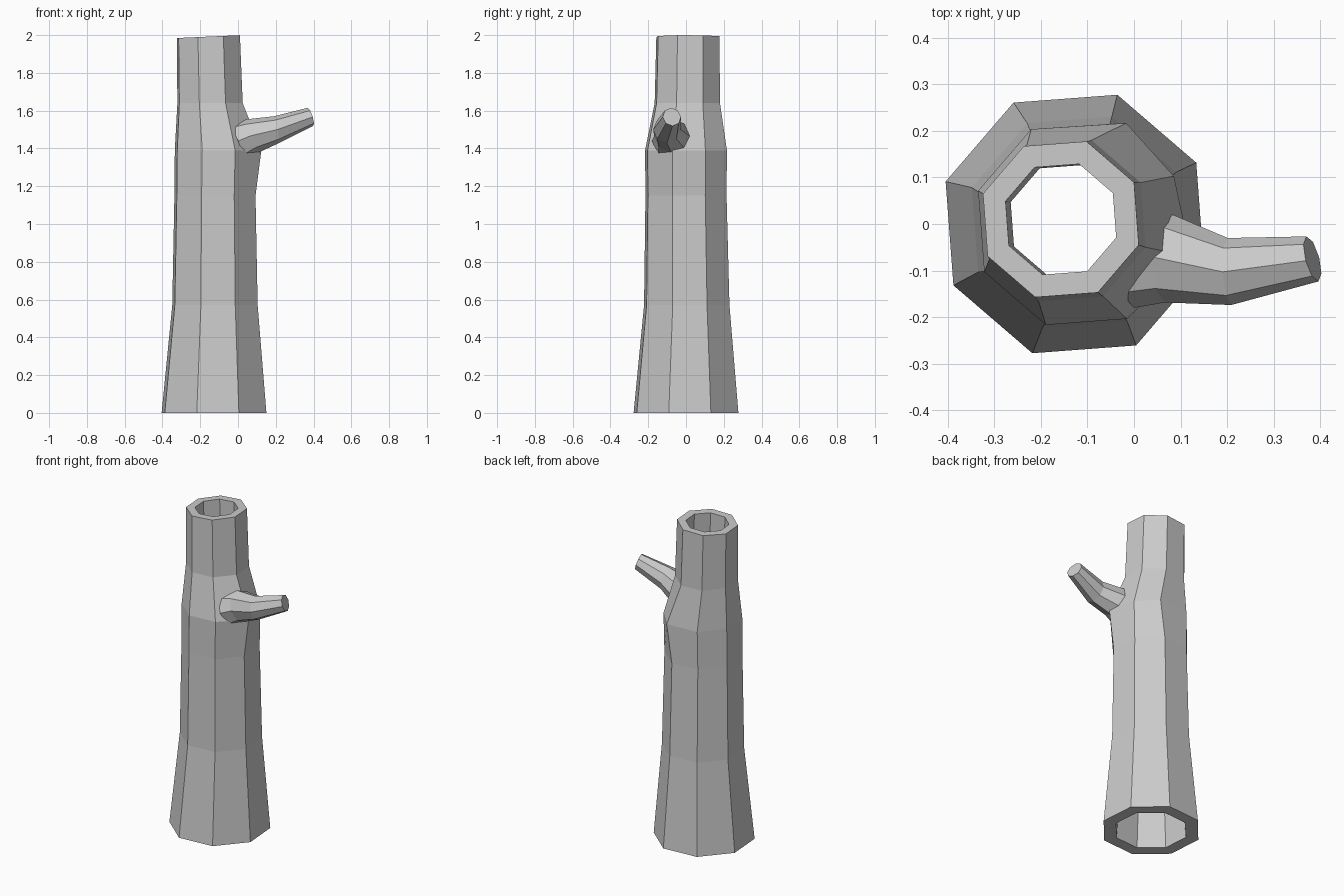
import bpy
import bmesh
from math import cos, sin, radians, tau
from mathutils import Vector

cube = bpy.data.objects.get("Cube")
if cube:
    bpy.data.objects.remove(cube, do_unlink=True)

SIDES = 8

# Single grey wood material
wood = bpy.data.materials.new("grey wood")
wood.use_nodes = True
grey = (0.6, 0.6, 0.6, 1)
wood.diffuse_color = grey
bsdf = next(n for n in wood.node_tree.nodes if n.type == "BSDF_PRINCIPLED")
bsdf.inputs["Base Color"].default_value = grey
bsdf.inputs["Roughness"].default_value = 0.9


def trunk_ring(x, y, z, radius, tilt=0):
    """Horizontal octagon, optionally rising towards +x."""
    points = []
    for i in range(SIDES):
        a = radians(26.8) + i * tau / SIDES
        dx = radius * cos(a)
        points.append(Vector((x + dx, y + radius * sin(a), z + dx * tilt)))
    return points


def branch_ring(centre, axis, radius):
    """Octagon across the branch axis, with one corner on top."""
    n = Vector(axis).normalized()
    side = Vector((0, 0, 1)).cross(n).normalized()
    up = n.cross(side)
    return [Vector(centre) + radius * (cos(i * tau / SIDES) * up - sin(i * tau / SIDES) * side)
            for i in range(SIDES)]


def loft(name, rings, closed):
    """Bridge successive rings; close the loop or cap both ends."""
    bm = bmesh.new()
    loops = [[bm.verts.new(p) for p in ring] for ring in rings]
    pairs = list(zip(loops, loops[1:]))
    if closed:
        pairs.append((loops[-1], loops[0]))
    else:
        bm.faces.new(loops[0])
        bm.faces.new(loops[-1])
    for a, b in pairs:
        for i in range(SIDES):
            j = (i + 1) % SIDES
            bm.faces.new((a[i], a[j], b[j], b[i]))
    bmesh.ops.recalc_face_normals(bm, faces=bm.faces)
    mesh = bpy.data.meshes.new(name)
    bm.to_mesh(mesh)
    bm.free()
    mesh.materials.append(wood)
    obj = bpy.data.objects.new(name, mesh)
    bpy.context.collection.objects.link(obj)
    return obj


# Hollow trunk: up the outside, over the rim, down the inside
outer = [
    trunk_ring(-0.127, 0, 0, 0.292),
    trunk_ring(-0.122, 0.004, 0.57, 0.238),
    trunk_ring(-0.122, 0, 1.15, 0.226),
    trunk_ring(-0.118, 0, 1.39, 0.228),
    trunk_ring(-0.148, 0.007, 1.64, 0.182),
    trunk_ring(-0.157, 0.01, 1.992, 0.176, 0.045),
]
inner = [
    trunk_ring(-0.157, 0.01, 1.992, 0.125, 0.045),
    trunk_ring(-0.146, 0.008, 1.64, 0.125),
    trunk_ring(-0.125, 0, 1.15, 0.164),
    trunk_ring(-0.124, 0.003, 0.57, 0.174),
    trunk_ring(-0.127, 0, 0, 0.215),
]
# Swell around the branch and at the back
swell = outer[3]
swell[1] += Vector((0.03, 0, 0))
swell[7] += Vector((0.025, 0, 0))
loft("trunk", outer + inner, closed=True)

# Broken branch stub, rooted inside the trunk wall
loft("branch", [
    branch_ring((0.0, -0.07, 1.44), (0.92, 0, 0.38), 0.11),
    branch_ring((0.077, -0.075, 1.467), (0.92, -0.1, 0.38), 0.094),
    branch_ring((0.205, -0.102, 1.5), (0.97, 0.05, 0.2), 0.072),
    branch_ring((0.383, -0.075, 1.567), (0.93, 0.25, 0.3), 0.05),
], closed=False)
